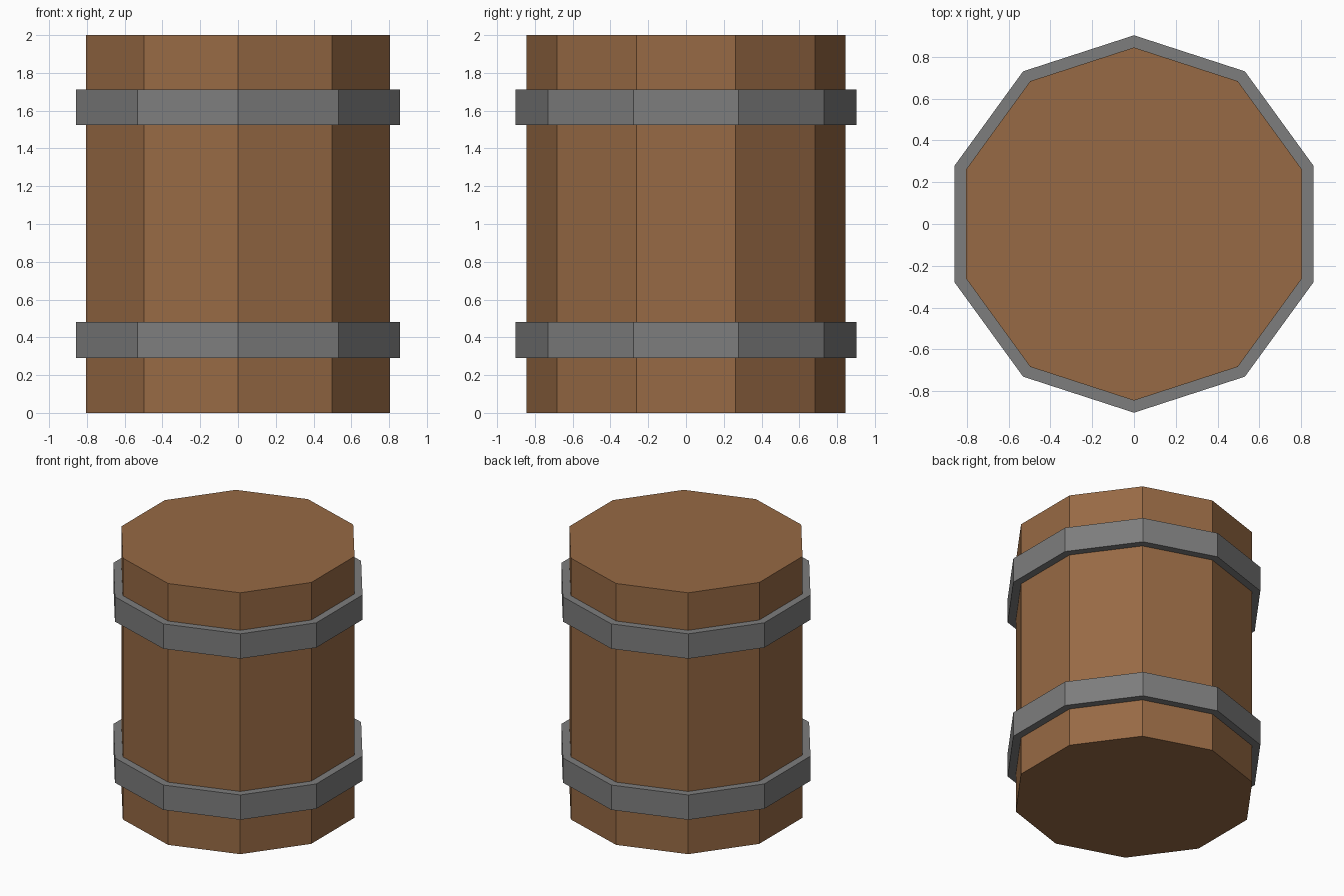
import bpy
import bmesh
from math import pi, sin, cos

SIDES = 10

if "Cube" in bpy.data.objects:
    bpy.data.objects.remove(bpy.data.objects["Cube"], do_unlink=True)


def make_material(name, rgb):
    mat = bpy.data.materials.new(name)
    mat.use_nodes = True
    color = (*rgb, 1.0)
    mat.diffuse_color = color
    bsdf = mat.node_tree.nodes["Principled BSDF"]
    bsdf.inputs["Base Color"].default_value = color
    bsdf.inputs["Roughness"].default_value = 0.8
    return mat


def add_object(name, bm, mat):
    bmesh.ops.recalc_face_normals(bm, faces=bm.faces)
    mesh = bpy.data.meshes.new(name)
    bm.to_mesh(mesh)
    bm.free()
    mesh.materials.append(mat)
    obj = bpy.data.objects.new(name, mesh)
    bpy.context.collection.objects.link(obj)
    return obj


def loop(bm, radius, z):
    """Ten-sided ring of vertices with a corner facing front and back."""
    angles = [pi / 2 + 2 * pi * i / SIDES for i in range(SIDES)]
    return [bm.verts.new((radius * cos(a), radius * sin(a), z)) for a in angles]


def bridge(bm, a, b):
    for i in range(SIDES):
        j = (i + 1) % SIDES
        bm.faces.new((a[i], a[j], b[j], b[i]))


def add_barrel(name, radius, z0, z1, mat):
    bm = bmesh.new()
    bottom, top = loop(bm, radius, z0), loop(bm, radius, z1)
    bridge(bm, bottom, top)
    bm.faces.new(bottom)
    bm.faces.new(top)
    return add_object(name, bm, mat)


def add_hoop(name, inner, outer, z0, z1, mat):
    bm = bmesh.new()
    section = [(inner, z0), (outer, z0), (outer, z1), (inner, z1)]
    loops = [loop(bm, r, z) for r, z in section]
    for k in range(len(loops)):
        bridge(bm, loops[k], loops[(k + 1) % len(loops)])
    return add_object(name, bm, mat)


wood = make_material("brown wood", (0.31, 0.143, 0.058))
iron = make_material("grey iron", (0.205, 0.205, 0.205))

# Wooden body
add_barrel("barrel_body", 0.845, 0.0, 2.0, wood)

# Metal hoops, slightly sunk into the wood
for name, z in (("lower_hoop", 0.29), ("upper_hoop", 1.523)):
    add_hoop(name, 0.82, 0.903, z, z + 0.19, iron)
